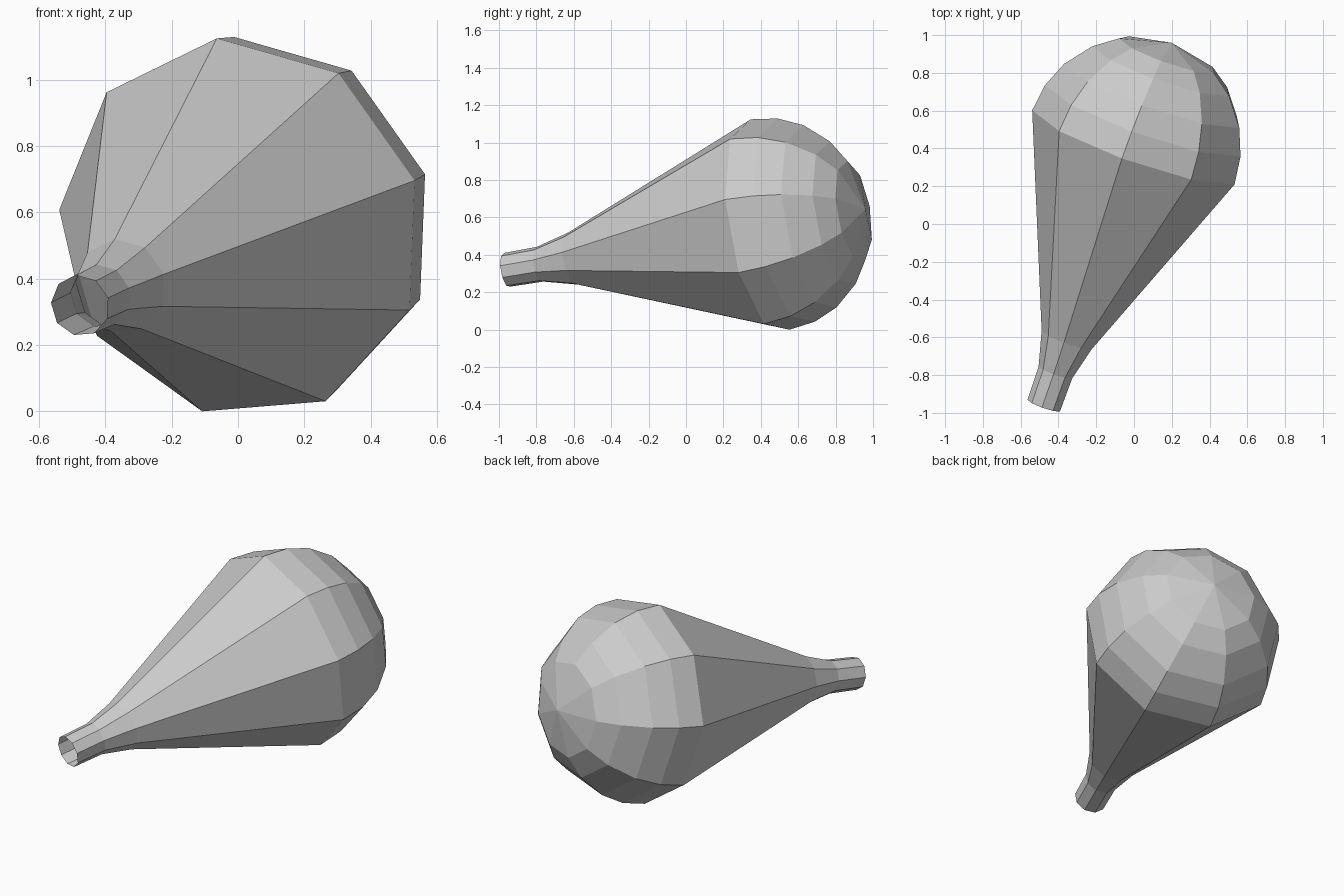
import bpy, bmesh, math
from mathutils import Vector

if "Cube" in bpy.data.objects:
    bpy.data.objects.remove(bpy.data.objects["Cube"])

SIDES = 9
R = 0.581
centre = Vector((0.010, 0.427, 0.555))
axis = Vector((0.328, 0.931, 0.158)).normalized()
# direction of the first rim corner, made square to the axis
first = Vector((-0.945, 0.315, 0.095))
first = (first - axis * first.dot(axis)).normalized()

# open neck and flare: (distance along axis, radius)
profile = [(-1.48, 0.093), (-1.292, 0.096), (-1.105, 0.144)]
# domed end
profile += [(R * math.sin(math.radians(a)), R * math.cos(math.radians(a)))
            for a in (0, 15, 30, 47.5, 62)]
profile.append((R, 0.0))

# spin the profile around the tilted axis
bm = bmesh.new()
verts = [bm.verts.new(centre + axis * t + first * r) for t, r in profile]
edges = [bm.edges.new(pair) for pair in zip(verts, verts[1:])]
bmesh.ops.spin(bm, geom=verts + edges, cent=centre, axis=axis, dvec=(0, 0, 0),
               angle=2 * math.pi, steps=SIDES, use_merge=False)
bmesh.ops.remove_doubles(bm, verts=bm.verts, dist=0.0005)
bmesh.ops.dissolve_degenerate(bm, edges=bm.edges, dist=0.0005)
bmesh.ops.recalc_face_normals(bm, faces=bm.faces)
apex_face = max(bm.faces, key=lambda f: f.calc_center_median().dot(axis))
if apex_face.normal.dot(axis) < 0:
    bmesh.ops.reverse_faces(bm, faces=bm.faces)

# stand on the ground, centred
lo = Vector([min(v.co[i] for v in bm.verts) for i in range(3)])
hi = Vector([max(v.co[i] for v in bm.verts) for i in range(3)])
shift = Vector((-(lo.x + hi.x) / 2, -(lo.y + hi.y) / 2, -lo.z))
bmesh.ops.translate(bm, vec=shift, verts=bm.verts)

mesh = bpy.data.meshes.new("bulb_flask")
bm.to_mesh(mesh)
bm.free()
bpy.context.collection.objects.link(bpy.data.objects.new("bulb_flask", mesh))
